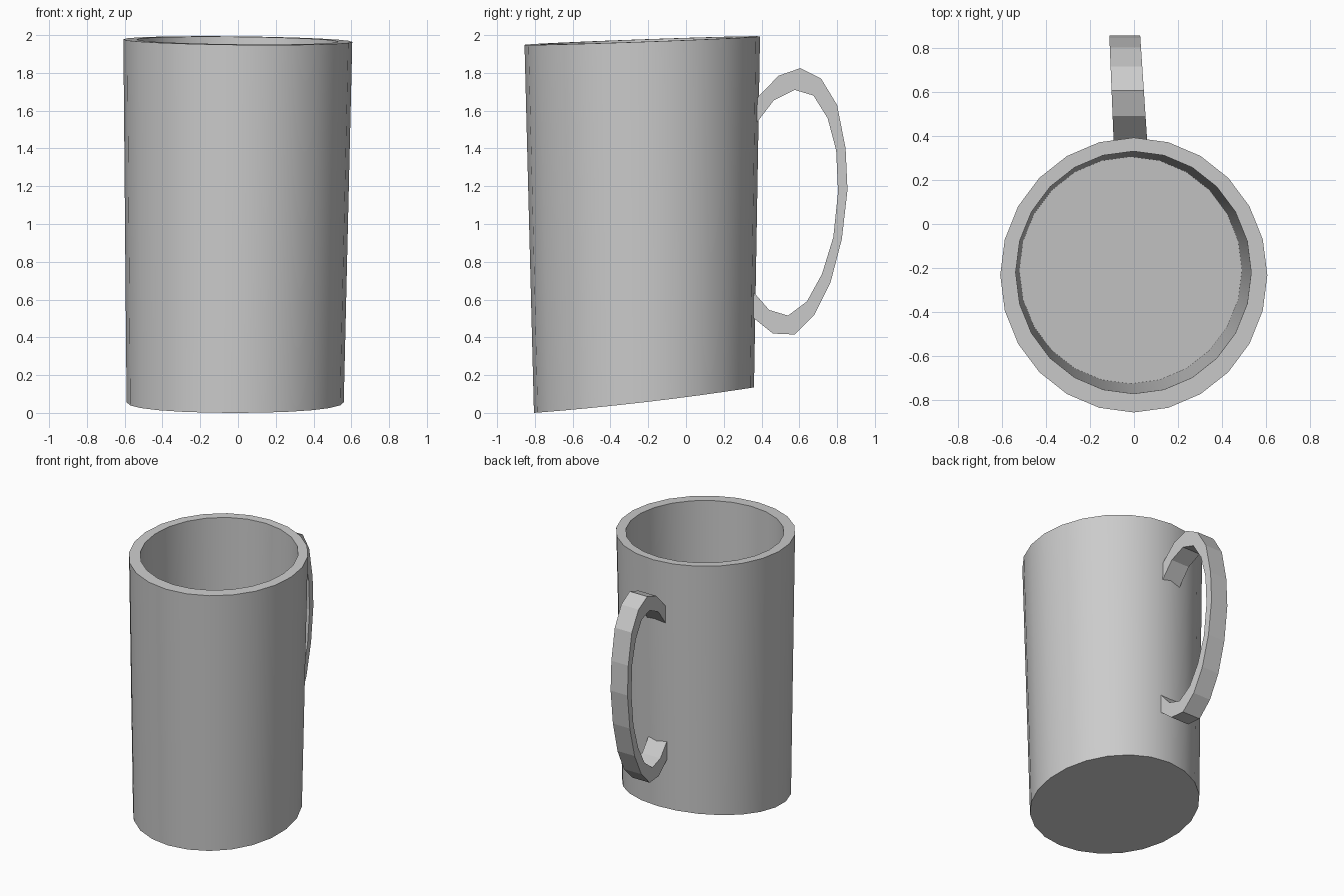
import bpy, bmesh
from math import sin, cos, tau, radians

cube = bpy.data.objects.get("Cube")
if cube:
    bpy.data.objects.remove(cube, do_unlink=True)

grey = bpy.data.materials.new("plain grey")
grey.use_nodes = True
grey.diffuse_color = (0.6, 0.6, 0.6, 1)
grey.node_tree.nodes["Principled BSDF"].inputs["Base Color"].default_value = (0.6, 0.6, 0.6, 1)

SIDES = 24


def finish(name, bm, smooth=None):
    bmesh.ops.recalc_face_normals(bm, faces=bm.faces[:])
    mesh = bpy.data.meshes.new(name)
    bm.to_mesh(mesh)
    bm.free()
    mesh.materials.append(grey)
    obj = bpy.data.objects.new(name, mesh)
    bpy.context.collection.objects.link(obj)
    if smooth:
        bpy.ops.object.select_all(action="DESELECT")
        obj.select_set(True)
        bpy.context.view_layer.objects.active = obj
        bpy.ops.object.shade_smooth_by_angle(angle=radians(smooth))
    return obj


def rim_height(y, x):
    return 1.971 + 0.036 * (y + 0.23) - 0.011 * x


def base_height(y, x):
    t = (y + 0.805) / 1.165
    return 0.09 * t + 0.045 * t * t


def floor_height(y, x):
    return base_height(y, x) + 0.08


def ring(bm, x0, x1, y0, y1, height):
    """Ellipse spanning the given extents, lifted by a height rule."""
    verts = []
    for i in range(SIDES):
        a = tau * i / SIDES
        x = (x0 + x1) / 2 + (x1 - x0) / 2 * cos(a)
        y = (y0 + y1) / 2 + (y1 - y0) / 2 * sin(a)
        verts.append(bm.verts.new((x, y, height(y, x))))
    return verts


# Mug body: outer wall, rim, inner wall, floor
bm = bmesh.new()
rings = [
    ring(bm, -0.59, 0.56, -0.805, 0.36, base_height),
    ring(bm, -0.607, 0.605, -0.855, 0.392, rim_height),
    ring(bm, -0.537, 0.532, -0.77, 0.33, rim_height),
    ring(bm, -0.52, 0.49, -0.725, 0.305, floor_height),
]
for a, b in zip(rings, rings[1:]):
    for i in range(SIDES):
        j = (i + 1) % SIDES
        bm.faces.new((a[i], a[j], b[j], b[i]))
bm.faces.new(rings[0][::-1])
bm.faces.new(rings[-1])
finish("mug_body", bm, 20)

# Handle: faceted loop of outer and inner (y, z) points, ends sunk in the wall
outer = [(0.35, 1.64), (0.49, 1.785), (0.605, 1.825), (0.715, 1.77), (0.8, 1.63),
         (0.845, 1.4), (0.855, 1.18), (0.825, 0.92), (0.765, 0.69), (0.68, 0.52),
         (0.575, 0.415), (0.46, 0.42), (0.335, 0.52)]
inner = [(0.35, 1.505), (0.465, 1.655), (0.575, 1.71), (0.675, 1.68), (0.75, 1.56),
         (0.795, 1.39), (0.805, 1.17), (0.78, 0.93), (0.72, 0.735), (0.64, 0.59),
         (0.54, 0.515), (0.44, 0.545), (0.335, 0.665)]
bm = bmesh.new()
sections = []
for o, n in zip(outer, inner):
    section = []
    for (y, z), side in ((o, -1), (o, 1), (n, 1), (n, -1)):
        t = (y - 0.39) / 0.465
        x = -0.017 - 0.025 * t + side * (0.076 - 0.006 * t)
        section.append(bm.verts.new((x, y, z)))
    sections.append(section)
for a, b in zip(sections, sections[1:]):
    for i in range(4):
        j = (i + 1) % 4
        bm.faces.new((a[i], a[j], b[j], b[i]))
bm.faces.new(sections[0])
bm.faces.new(sections[-1][::-1])
finish("handle", bm)
